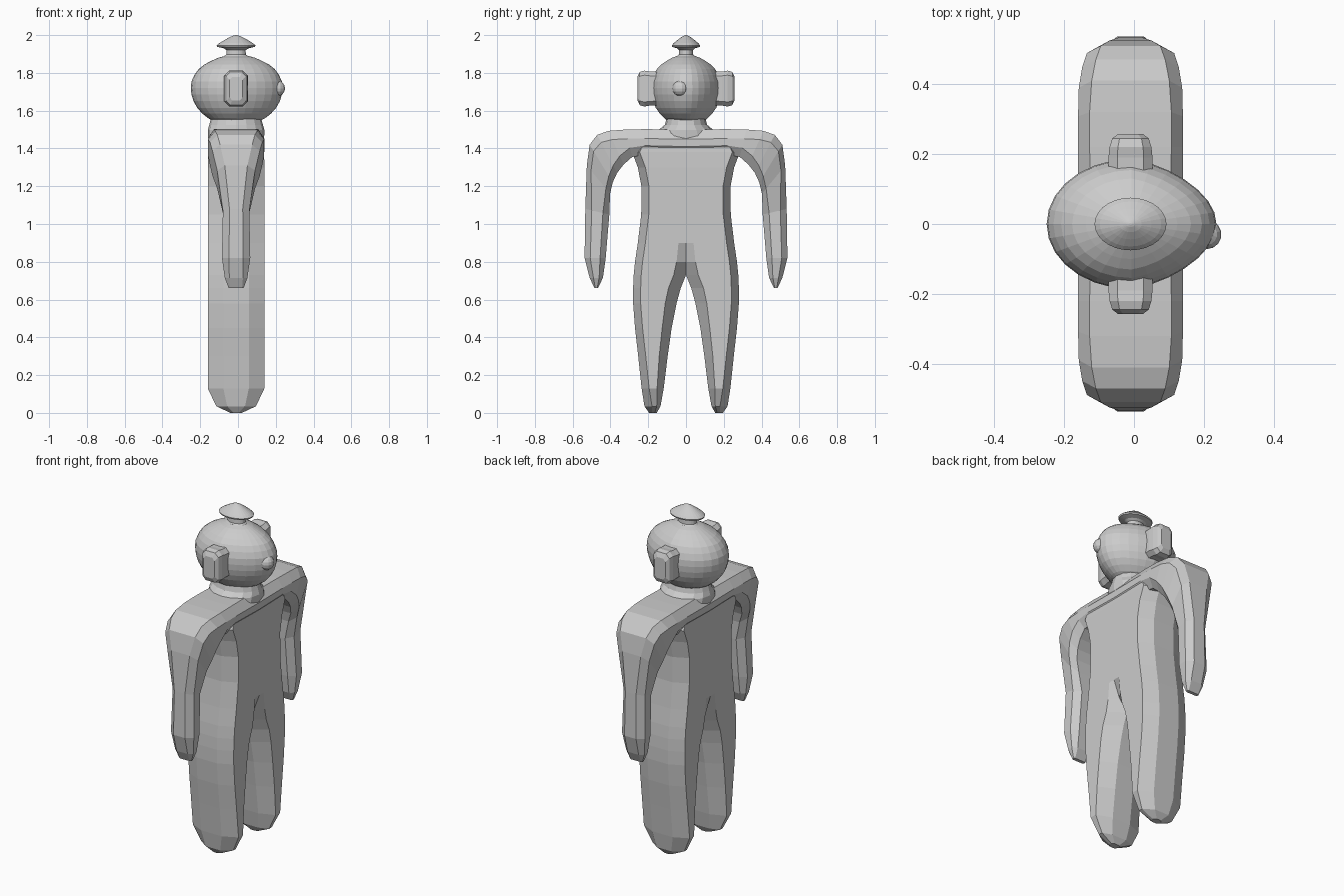
import bpy, bmesh, math

if "Cube" in bpy.data.objects:
    bpy.data.objects.remove(bpy.data.objects["Cube"])

CX = -0.01  # centre line of the body in x

grey = bpy.data.materials.new("plain grey")
grey.diffuse_color = (0.6, 0.6, 0.6, 1)
grey.use_nodes = True
grey.node_tree.nodes["Principled BSDF"].inputs["Base Color"].default_value = grey.diffuse_color


def loft(name, rings, caps=(True, True), skip=None, mirror=False):
    """Skin a list of equal-length rings; skip(ring, side) leaves faces open."""
    bm = bmesh.new()
    vs = [[bm.verts.new(p) for p in r] for r in rings]
    n = len(rings[0])
    for i in range(len(vs) - 1):
        for j in range(n):
            if skip and skip(i, j):
                continue
            k = (j + 1) % n
            bm.faces.new((vs[i][j], vs[i][k], vs[i + 1][k], vs[i + 1][j]))
    if caps[0]:
        bm.faces.new(vs[0])
    if caps[1]:
        bm.faces.new(vs[-1])
    bmesh.ops.remove_doubles(bm, verts=bm.verts, dist=0.0005)
    bmesh.ops.recalc_face_normals(bm, faces=bm.faces)
    me = bpy.data.meshes.new(name)
    bm.to_mesh(me)
    bm.free()
    me.materials.append(grey)
    ob = bpy.data.objects.new(name, me)
    bpy.context.collection.objects.link(ob)
    if mirror:
        m = ob.modifiers.new("mirror", 'MIRROR')
        m.use_axis = (False, True, False)
        m.merge_threshold = 0.0005
    return ob


def oval(z, rx, ry, n=24, cx=CX, point=0.0):
    """Horizontal oval ring, optionally narrowed towards +x."""
    ring = []
    for i in range(n):
        a = 2 * math.pi * i / n
        c, s = math.cos(a), math.sin(a)
        ring.append((cx + rx * c, ry * s * (1 - point * max(c, 0)), z))
    return ring


# Legs and torso: z, inner y, outer y, half depth, inner bevel, inner edge ratio
body = [
    (0.00, .155, .195, .03, .01, .5), (.035, .135, .22, .105, .02, .45),
    (.13, .118, .235, .15, .035, .4), (.30, .097, .253, .15, .045, .4),
    (.45, .076, .27, .15, .05, .4), (.58, .050, .28, .15, .06, .4),
    (.66, .028, .28, .15, .065, .4), (.73, 0, .277, .15, .065, .4),
    (.80, 0, .27, .15, .05, .75), (.90, 0, .255, .15, .04, 1),
    (1.05, 0, .237, .15, .04, 1), (1.20, 0, .236, .15, .04, 1),
    (1.30, 0, .255, .15, .04, 1), (1.38, 0, .285, .148, .04, 1),
    (1.46, 0, .25, .14, .04, 1)]
CROTCH = 7
rings = []
for z, yi, yo, h, b, e in body:
    half = [(h * e, yi), (h, yi + b), (h, yo - .04 if h > .1 else yo - .015), (h * .45, yo)]
    rings.append([(CX + x, y, z) for x, y in half] +
                 [(CX - x, y, z) for x, y in reversed(half)])
loft("torso_and_legs", rings, skip=lambda i, j: i >= CROTCH and j == 7, mirror=True,
     caps=(True, False))

# Arms: outer (y, z), inner (y, z), half depth, bevel, edge ratio
arm = [
    ((0, 1.50), (0, 1.36), .15, .05, .75), ((.22, 1.502), (.22, 1.365), .15, .05, .78),
    ((.32, 1.50), (.285, 1.355), .15, .05, .78), ((.41, 1.493), (.33, 1.315), .148, .05, .75),
    ((.47, 1.472), (.365, 1.27), .138, .045, .72), ((.51, 1.42), (.388, 1.22), .125, .04, .68),
    ((.525, 1.31), (.402, 1.16), .10, .035, .6), ((.533, 1.08), (.406, 1.05), .07, .035, .5),
    ((.537, .82), (.425, .82), .075, .03, .5), ((.51, .715), (.44, .715), .06, .02, .6),
    ((.485, .662), (.465, .662), .04, .005, .8)]
rings = []
for o, i, h, b, e in arm:
    d = math.dist(o, i)

    def at(t, o=o, i=i, d=d):
        return (o[0] + (i[0] - o[0]) * t / d, o[1] + (i[1] - o[1]) * t / d)
    half = [(h * e, at(0)), (h, at(b)), (h, at(d - b)), (h * e, at(d))]
    rings.append([(CX + x, *p) for x, p in half] + [(CX - x, *p) for x, p in reversed(half)])
loft("arms", rings, mirror=True, caps=(False, True), skip=None)

# Neck
loft("neck", [oval(z, rx, ry, 16) for z, rx, ry in
              [(1.44, .148, .18), (1.498, .15, .145), (1.525, .142, .112), (1.57, .13, .1)]])

# Head, slightly pointed towards the nose
head = [(1.545, .50), (1.56, .62), (1.585, .75), (1.615, .86), (1.65, .94), (1.685, .985),
        (1.72, 1), (1.755, .985), (1.79, .92), (1.82, .83), (1.845, .70), (1.865, .54),
        (1.88, .40), (1.89, .25)]
loft("head", [oval(z, .243 * s, .186 * s, 28, -.007, .2) for z, s in head])

# Nose
bm = bmesh.new()
bmesh.ops.create_uvsphere(bm, u_segments=14, v_segments=8, radius=.042)
bmesh.ops.translate(bm, verts=bm.verts, vec=(.208, -.03, 1.718))
nose_mesh = bpy.data.meshes.new("nose")
bm.to_mesh(nose_mesh)
bm.free()
nose_mesh.materials.append(grey)
bpy.context.collection.objects.link(bpy.data.objects.new("nose", nose_mesh))

# Ears: chamfered boxes tapering outwards
rings = []
for y, h, v in [(.13, .063, .088), (.19, .063, .09), (.22, .06, .095), (.245, .052, .088),
                (.258, .035, .062)]:
    q = [(h, v * .75), (h * .6, v), (-h * .6, v), (-h, v * .75)]
    q += [(-a, -b) for a, b in q]
    rings.append([(CX + x, y, 1.717 + z) for x, z in q])
loft("ears", rings, mirror=True)

# Mushroom-shaped knob on top of the head
knob = [(1.86, .085), (1.885, .068), (1.897, .052), (1.92, .05), (1.93, .065), (1.938, .1),
        (1.946, .103), (1.958, .088), (1.975, .06), (1.99, .032), (1.998, .012), (2.0, .004)]
loft("top_knob", [oval(z, r, r * .73, 28) for z, r in knob])
